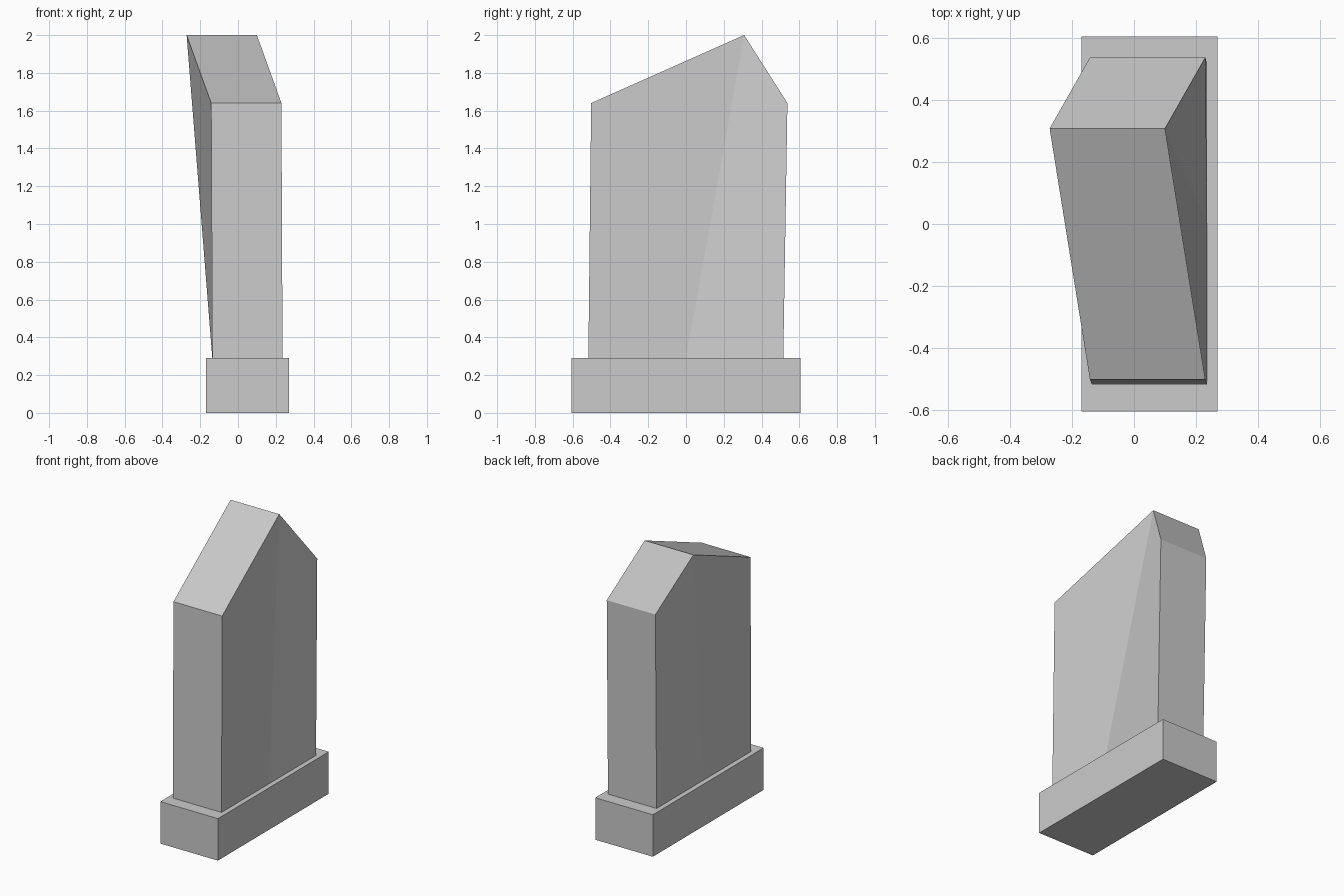
import bpy
import bmesh

if "Cube" in bpy.data.objects:
    bpy.data.objects.remove(bpy.data.objects["Cube"])

stone = bpy.data.materials.new("grey stone")
stone.diffuse_color = (0.6, 0.6, 0.6, 1)
stone.use_nodes = True
stone.node_tree.nodes["Principled BSDF"].inputs["Base Color"].default_value = stone.diffuse_color


def extrude_rings(name, left, right, faces):
    """Join two matching side outlines into a closed solid."""
    bm = bmesh.new()
    lv = [bm.verts.new(p) for p in left]
    rv = [bm.verts.new(p) for p in right]
    n = len(left)
    for f in faces:
        bm.faces.new([rv[i] for i in f])
        bm.faces.new([lv[i] for i in reversed(f)])
    for i in range(n):
        j = (i + 1) % n
        bm.faces.new((lv[i], lv[j], rv[j], rv[i]))
    bmesh.ops.recalc_face_normals(bm, faces=bm.faces[:])
    mesh = bpy.data.meshes.new(name)
    bm.to_mesh(mesh)
    bm.free()
    mesh.materials.append(stone)
    obj = bpy.data.objects.new(name, mesh)
    bpy.context.collection.objects.link(obj)
    return obj


# Plinth: plain block
bpy.ops.mesh.primitive_cube_add(size=1, location=(0.05, 0, 0.145))
plinth = bpy.context.object
plinth.name = "plinth"
plinth.scale = (0.44, 1.21, 0.29)
plinth.data.materials.append(stone)

# Upright slab: side outline with a peak leaning back and to the left
THICKNESS = 0.372
outline = [
    (0.236, -0.517, 0.29),   # front foot
    (0.236, 0.0, 0.29),      # middle foot
    (0.236, 0.515, 0.29),    # back foot
    (0.230, 0.537, 1.64),    # back shoulder
    (0.100, 0.308, 2.0),     # peak
    (0.230, -0.502, 1.64),   # front shoulder
]
opposite = [(x - THICKNESS, y, z) for x, y, z in outline]
extrude_rings("upright_slab", opposite, outline, [(0, 1, 4, 5), (1, 2, 3, 4)])
